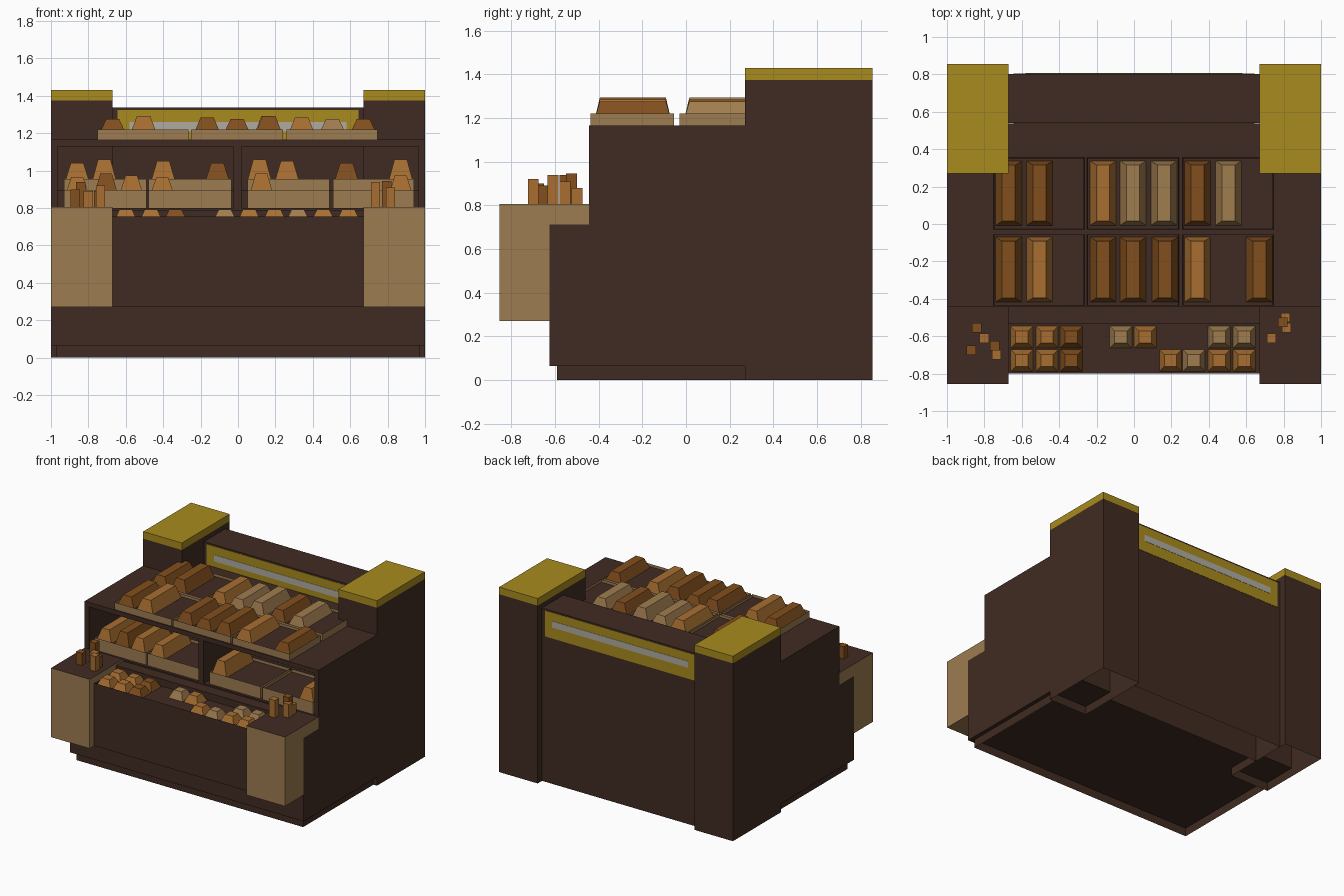
import bpy, bmesh

if "Cube" in bpy.data.objects:
    bpy.data.objects.remove(bpy.data.objects["Cube"])


def material(name, r, g, b):
    lin = [((c / 255 + 0.055) / 1.055) ** 2.4 for c in (r, g, b)]
    m = bpy.data.materials.new(name)
    m.diffuse_color = (*lin, 1)
    m.use_nodes = True
    m.node_tree.nodes["Principled BSDF"].inputs["Base Color"].default_value = m.diffuse_color
    return m


BROWN = material("dark_wood", 64, 43, 34)
TAN = material("light_wood", 157, 124, 81)
GOLD = material("gold_trim", 168, 139, 30)
GREY = material("sign_strip", 176, 171, 162)
CRUST = material("dark_crust", 130, 79, 30)
LOAF = material("golden_crust", 168, 111, 49)
PALE = material("pale_crust", 160, 125, 79)


def solid(name, x, y, z, mat, top=None, inset=(0, 0), skip=()):
    """Box from ranges; top may be inset (loaf) or recoloured; skip lists sides left open."""
    bm = bmesh.new()
    bmesh.ops.create_cube(bm, size=1)
    for v in bm.verts:
        up = v.co.z > 0
        ix, iy = inset if up else (0, 0)
        v.co = (x[1] - ix if v.co.x > 0 else x[0] + ix,
                y[1] - iy if v.co.y > 0 else y[0] + iy,
                z[1] if up else z[0])
    bm.normal_update()
    tests = {"top": lambda n: n.z > 0.9, "bottom": lambda n: n.z < -0.9, "back": lambda n: n.y > 0.9}
    gone = [f for f in bm.faces if any(tests[s](f.normal) for s in skip)]
    bmesh.ops.delete(bm, geom=gone, context='FACES')
    if top:
        for f in bm.faces:
            f.material_index = int(f.normal.z > 0.9)
    me = bpy.data.meshes.new(name)
    bm.to_mesh(me)
    bm.free()
    me.materials.append(mat)
    if top:
        me.materials.append(top)
    ob = bpy.data.objects.new(name, me)
    bpy.context.collection.objects.link(ob)
    return ob


def span(c, w):
    return (c - w / 2, c + w / 2)


RECESS = 0.02   # depth of tray floors below their rims


def tray(name, x, y, z):
    """Thin tan rim around a brown floor."""
    solid(name + "_rim", x, y, z, TAN, skip=("top", "bottom"))
    solid(name + "_floor", x, y, (z[0], z[1] - RECESS), BROWN, inset=(0.002, 0.002), skip=("bottom",))


def loaves(name, items, y, rim, height, w=0.14):
    for i, (x, mat) in enumerate(items):
        h = height + 0.009 * ((i * 2) % 3 - 1)
        solid(name, span(x, w), y, (rim - RECESS, rim + h), mat, inset=(w * 0.25, 0.022))


# Base skirt, body and service counter
solid("plinth_skirt", (-0.97, 0.97), (-0.59, 0.27), (0, 0.065), BROWN, skip=("top", "bottom", "back"))
solid("lower_body", (-1, 1), (-0.625, 0.27), (0.065, 0.712), BROWN, skip=("back",))
solid("rear_body", (-0.998, 0.998), (0.27, 0.538), (0.065, 0.712), BROWN)
solid("counter_front", (-0.67, 0.67), (-0.80, -0.535), (0.27, 0.755), BROWN, skip=("top",))
solid("counter_floor", (-0.67, 0.67), (-0.798, -0.535), (0.70, 0.755 - RECESS), BROWN)
solid("counter_ledge", (-0.67, 0.67), (-0.535, -0.445), (0.70, 0.79), BROWN)
solid("cavity_floor", (-1, 1), (-0.445, 0.538), (0.70, 0.80), BROWN)
solid("cavity_step", (-0.97, 0.97), (-0.06, 0.538), (0.80, 0.895), BROWN)
solid("divider", (-0.025, 0.018), (-0.445, 0.538), (0.80, 1.13), BROWN)
solid("top_shelf", (-1, 1), (-0.445, 0.27), (1.13, 1.165), BROWN)
solid("top_shelf_rear", (-0.67, 0.67), (0.27, 0.538), (1.13, 1.165), BROWN)

# Parts repeated left and right
for s in (-1, 1):
    def side(a, b):
        return tuple(sorted((s * a, s * b)))
    solid("side_panel", side(0.965, 1), (-0.445, 0.27), (0.80, 1.13), BROWN)
    solid("end_counter", side(0.67, 1), (-0.855, -0.625), (0.27, 0.805), TAN, BROWN)
    solid("end_counter_rear", side(0.67, 1), (-0.625, -0.445), (0.712, 0.805), TAN, BROWN)
    solid("pillar", side(0.67, 1), (0.27, 0.855), (0, 1.375), BROWN, skip=("bottom",))
    solid("pillar_cap", side(0.67, 1), (0.27, 0.855), (1.375, 1.43), GOLD)

# Back wall with a trim plate and strip on both faces
solid("back_wall", (-0.67, 0.67), (0.54, 0.802), (0, 1.337), BROWN, skip=("bottom",))
for face, d, low in ((0.54, -1, 1.165), (0.802, 1, 1.125)):
    solid("sign_plate", (-0.645, 0.645), tuple(sorted((face, face + d * 0.002))), (low, 1.325), GOLD)
    solid("sign_inlay", (-0.58, 0.58), tuple(sorted((face, face + d * 0.004))), (1.21, 1.26), GREY)

# Display trays
for x in ((-0.75, -0.265), (-0.25, 0.24), (0.26, 0.745)):
    tray("top_tray", x, (-0.437, -0.055), (1.165, 1.22))
    tray("top_tray", x, (-0.03, 0.355), (1.165, 1.22))
for x in ((-0.93, -0.49), (-0.478, -0.035), (0.052, 0.488), (0.507, 0.94)):
    tray("middle_tray", x, (-0.425, -0.062), (0.80, 0.895))
    tray("middle_tray", x, (-0.04, 0.33), (0.895, 0.955))

# Long loaves on the top shelf, front and back rows
loaves("top_loaf", [(-0.67, CRUST), (-0.505, LOAF), (-0.165, CRUST), (-0.005, CRUST),
                    (0.165, CRUST), (0.34, LOAF), (0.67, CRUST)], (-0.417, -0.07), 1.22, 0.064)
loaves("top_loaf", [(-0.67, CRUST), (-0.505, CRUST), (-0.165, LOAF), (-0.005, PALE),
                    (0.16, PALE), (0.34, CRUST), (0.505, PALE)], (-0.007, 0.337), 1.22, 0.064)

# Long loaves inside the cavity
loaves("middle_loaf", [(-0.86, LOAF), (-0.705, CRUST), (-0.57, LOAF), (-0.405, LOAF),
                       (0.125, LOAF), (0.87, LOAF)], (-0.41, -0.075), 0.895, 0.08, 0.125)
loaves("middle_loaf", [(-0.86, LOAF), (-0.715, LOAF), (-0.4, LOAF), (-0.11, CRUST), (0.115, LOAF),
                       (0.262, LOAF), (0.58, CRUST), (0.87, LOAF)], (-0.02, 0.31), 0.955, 0.095, 0.135)

# Small rolls on the counter
for y, row in ((-0.605, [(-0.6, LOAF), (-0.465, LOAF), (-0.335, CRUST), (-0.07, PALE),
                         (0.06, LOAF), (0.455, PALE), (0.59, PALE)]),
               (-0.73, [(-0.6, LOAF), (-0.465, LOAF), (-0.335, CRUST), (0.195, LOAF),
                        (0.32, PALE), (0.455, LOAF), (0.59, LOAF)])):
    for x, mat in row:
        solid("roll", span(x, 0.12), span(y, 0.118), (0.755 - RECESS, 0.793), mat, inset=(0.027, 0.027))

# Standing baguettes on the end counters
for x, y, top, mat in ((-0.84, -0.555, 0.94, CRUST), (-0.80, -0.61, 0.89, LOAF),
                       (-0.745, -0.65, 0.89, CRUST), (-0.87, -0.675, 0.90, CRUST),
                       (-0.735, -0.70, 0.92, LOAF), (0.81, -0.50, 0.88, LOAF),
                       (0.795, -0.525, 0.945, CRUST), (0.815, -0.555, 0.91, LOAF),
                       (0.735, -0.61, 0.94, LOAF)):
    solid("baguette", span(x, 0.05), span(y, 0.05), (0.805, top), mat)
